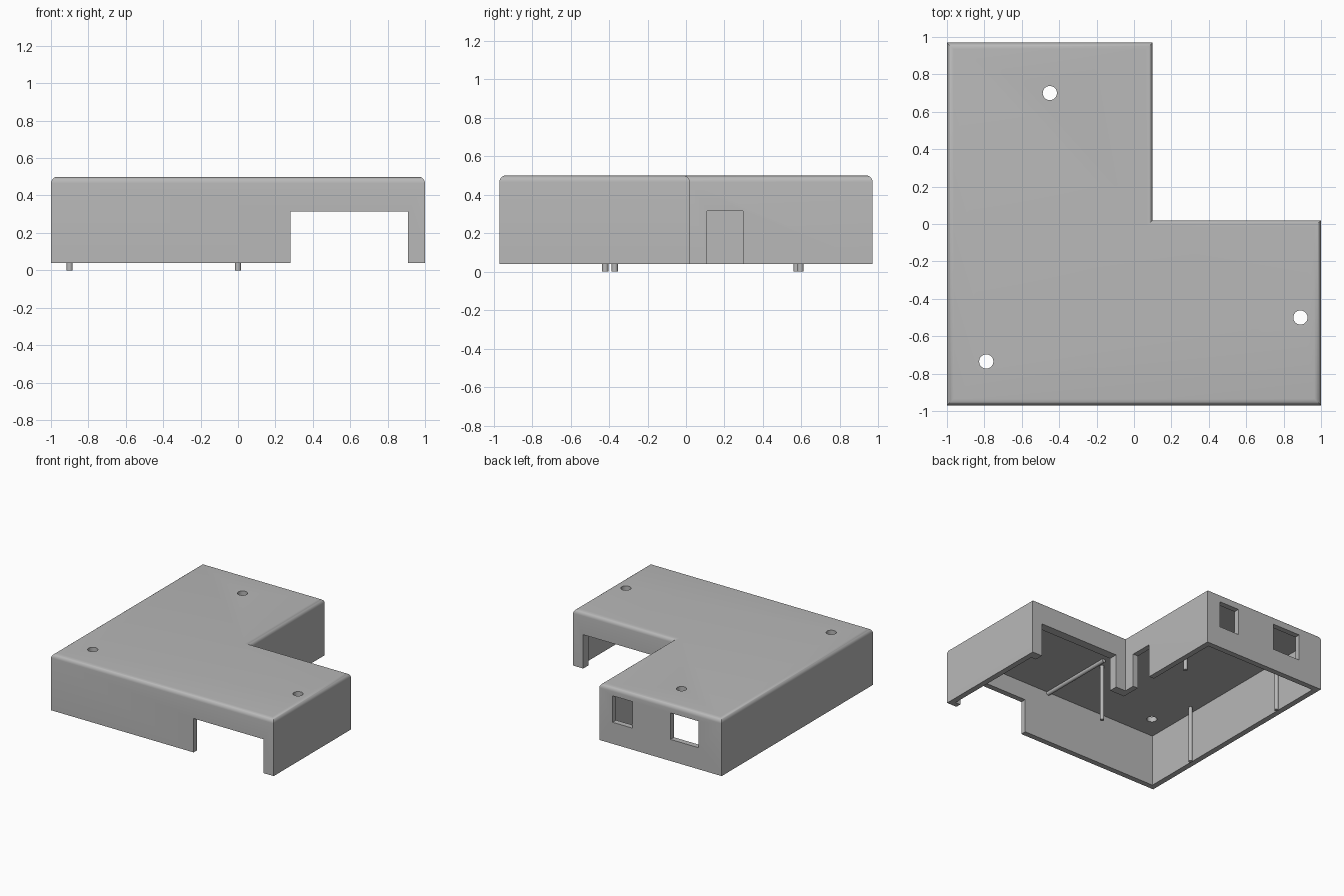
import bpy, bmesh
from mathutils import Vector

scene_cube = bpy.data.objects.get("Cube")
if scene_cube:
    bpy.data.objects.remove(scene_cube, do_unlink=True)

grey = bpy.data.materials.new("plain_grey")
grey.use_nodes = True
COLOUR = (0.48, 0.48, 0.48, 1)
grey.diffuse_color = COLOUR
grey.node_tree.nodes["Principled BSDF"].inputs["Base Color"].default_value = COLOUR

BASE, TOP, CEILING = 0.04, 0.5, 0.46
WALL, BACK_WALL, ROUND = 0.045, 0.07, 0.035


def finish(bm, name):
    bmesh.ops.recalc_face_normals(bm, faces=bm.faces)
    mesh = bpy.data.meshes.new(name)
    bm.to_mesh(mesh)
    bm.free()
    obj = bpy.data.objects.new(name, mesh)
    bpy.context.collection.objects.link(obj)
    mesh.materials.append(grey)
    return obj


def prism(name, outline, z0, z1, rounding=0):
    """Extrude a flat outline upward, optionally rounding its top rim."""
    bm = bmesh.new()
    face = bm.faces.new([bm.verts.new((x, y, z0)) for x, y in outline])
    lift = bmesh.ops.extrude_face_region(bm, geom=[face])["geom"]
    verts = [v for v in lift if isinstance(v, bmesh.types.BMVert)]
    bmesh.ops.translate(bm, verts=verts, vec=(0, 0, z1 - z0))
    if rounding:
        rim = [e for e in bm.edges if all(v.co.z > z1 - 0.001 for v in e.verts)]
        bmesh.ops.bevel(bm, geom=rim, offset=rounding, offset_type='OFFSET',
                        segments=6, profile=0.5, affect='EDGES')
    return finish(bm, name)


def block(name, x, y, z):
    return prism(name, [(x[0], y[0]), (x[1], y[0]), (x[1], y[1]), (x[0], y[1])], *z)


def rod(name, start, end, radius, sides=24):
    start, end = Vector(start), Vector(end)
    axis = end - start
    bm = bmesh.new()
    bmesh.ops.create_cone(bm, cap_ends=True, segments=sides, radius1=radius,
                          radius2=radius, depth=axis.length)
    bmesh.ops.rotate(bm, verts=bm.verts, matrix=axis.to_track_quat('Z', 'Y').to_matrix())
    bmesh.ops.translate(bm, verts=bm.verts, vec=(start + end) / 2)
    return finish(bm, name)


def activate(obj):
    bpy.ops.object.select_all(action='DESELECT')
    obj.select_set(True)
    bpy.context.view_layer.objects.active = obj


def carve(target, cutter):
    cutter.hide_render = True
    mod = target.modifiers.new("cut", 'BOOLEAN')
    mod.operation, mod.solver, mod.object = 'DIFFERENCE', 'EXACT', cutter
    activate(target)
    bpy.ops.object.modifier_apply(modifier=mod.name)
    bpy.data.objects.remove(cutter, do_unlink=True)


def l_outline(inset, arm_inset):
    left, right, step_x = -1 + inset, 1 - inset, 0.1 - inset
    front, back, step_y = -0.97 + inset, 0.97 - inset, 0.02 - arm_inset
    return [(left, front), (right, front), (right, step_y),
            (step_x, step_y), (step_x, back), (left, back)]


# Hollow L-shaped cover, open underneath
shell = prism("cover_shell", l_outline(0, 0), BASE, TOP, ROUND)
carve(shell, prism("cavity", l_outline(WALL, BACK_WALL), -0.1, CEILING))

# Wide openings in the front and arm walls, and a doorway in the inner side wall
low = (-0.1, 0.315)
carve(shell, block("front_opening", (0.28, 0.91), (-1.1, -0.88), low))
carve(shell, block("arm_opening", (0.19, 0.91), (-0.15, 0.1), low))
carve(shell, block("side_doorway", (0, 0.2), (0.11, 0.295), low))

# Two windows in the back wall
for x in ((-0.2, -0.02), (-0.79, -0.54)):
    carve(shell, block("window", x, (0.88, 1.1), (0.215, 0.43)))

# Round holes through the top
for x, y in ((-0.45, 0.7), (-0.79, -0.735), (0.89, -0.5)):
    carve(shell, rod("hole", (x, y, 0.4), (x, y, 0.6), 0.038, 32))

# Support posts and the ceiling rod
parts = [shell]
posts = {"front_left": (0, -0.37), "front_right": (-0.9, -0.42),
         "back_right": (-0.9, 0.575), "back_left": (0, 0.595)}
for name, (x, y) in posts.items():
    parts.append(rod(name + "_post", (x, y, 0), (x, y, CEILING + 0.01), 0.016))
parts.append(rod("ceiling_rod", (0.057, -0.94, 0.45), (0.057, -0.28, 0.45), 0.016))

for obj in parts:
    activate(obj)
    bpy.ops.object.shade_smooth_by_angle(angle=0.6)
